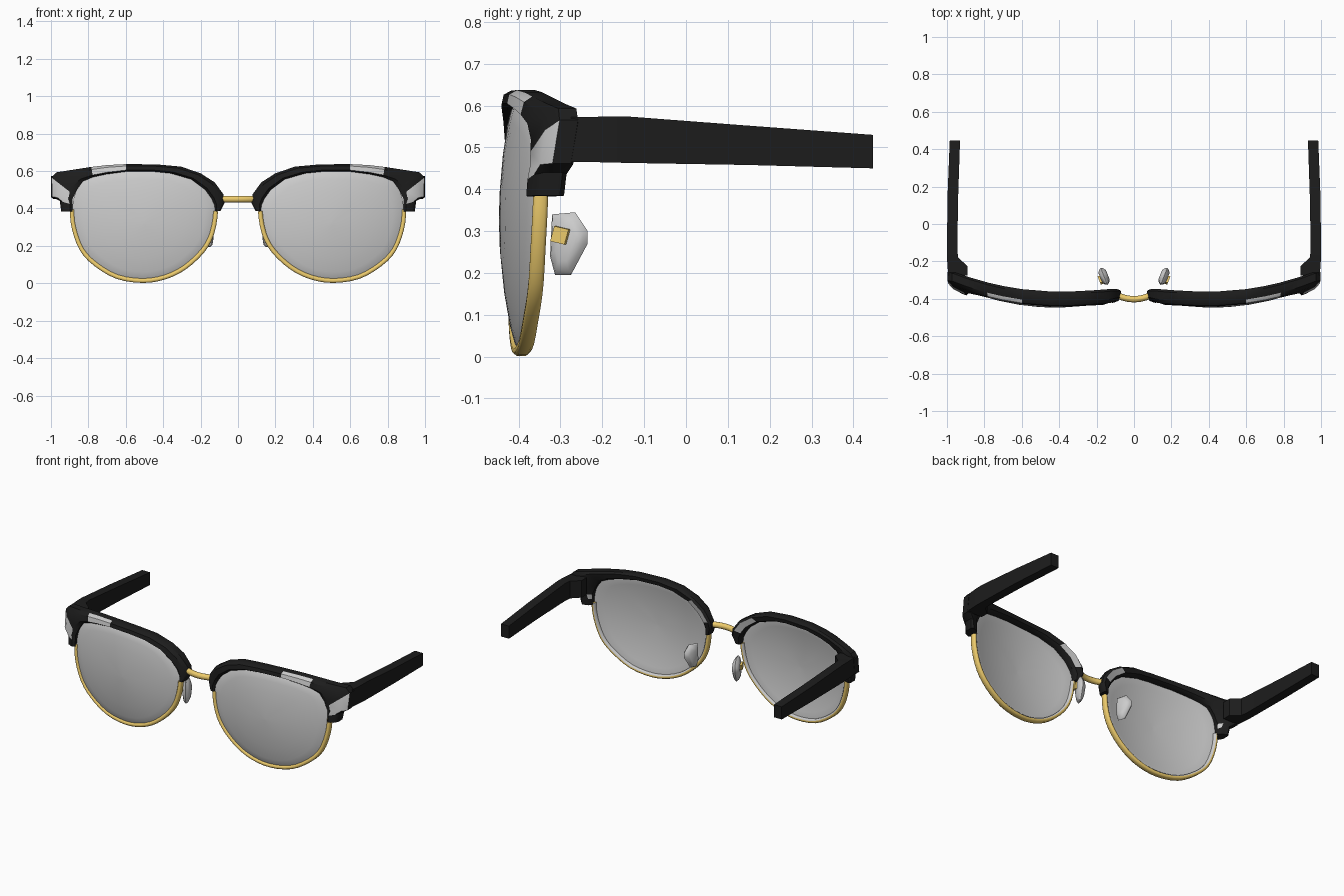
import bpy, bmesh, math
from mathutils import Vector

if "Cube" in bpy.data.objects:
    bpy.data.objects.remove(bpy.data.objects["Cube"])


def material(name, color):
    m = bpy.data.materials.new(name)
    m.diffuse_color = (*color, 1)
    m.use_nodes = True
    m.node_tree.nodes["Principled BSDF"].inputs["Base Color"].default_value = m.diffuse_color
    return m


BLACK = material("black_acetate", (0.012, 0.012, 0.012))
GOLD = material("gold_metal", (0.85, 0.6, 0.15))
GREY = material("plain_grey", (0.8, 0.8, 0.8))


def surf(x, z):
    """Depth of the curved front on which lenses, rims and brows sit."""
    return -0.44 + 0.4 * ((x - 0.42) ** 2 + (z - 0.33) ** 2)


def loft(name, rings, mat=None, mirror=True, angle=35, grey=()):
    """Skin closed rings, cap both ends; grey lists (segment, side) pairs (None = any segment)."""
    bm = bmesh.new()
    vs = [[bm.verts.new(p) for p in r] for r in rings]
    n = len(rings[0])
    for i in range(len(vs) - 1):
        for j in range(n):
            k = (j + 1) % n
            f = bm.faces.new((vs[i][j], vs[i][k], vs[i + 1][k], vs[i + 1][j]))
            if (i, j) in grey or (None, j) in grey:
                f.material_index = 1
    bm.faces.new(vs[0][::-1])
    bm.faces.new(vs[-1])
    bmesh.ops.recalc_face_normals(bm, faces=bm.faces)
    me = bpy.data.meshes.new(name)
    bm.to_mesh(me)
    bm.free()
    ob = bpy.data.objects.new(name, me)
    bpy.context.collection.objects.link(ob)
    if mat:
        me.materials.append(mat)
        me.materials.append(GREY)
    bpy.ops.object.select_all(action='DESELECT')
    ob.select_set(True)
    bpy.context.view_layer.objects.active = ob
    bpy.ops.object.shade_smooth_by_angle(angle=math.radians(angle))
    if mirror:
        ob.modifiers.new("mirror", 'MIRROR').use_mirror_merge = False
    return ob


def smooth_loop(pts, sub):
    """Closed Catmull-Rom curve through the points."""
    out, n = [], len(pts)
    for i in range(n):
        a, b, c, d = (Vector(pts[(i + k) % n]) for k in (-1, 0, 1, 2))
        for s in range(sub):
            t = s / sub
            out.append(0.5 * (2 * b + (c - a) * t + (2 * a - 5 * b + 4 * c - d) * t * t
                              + (3 * b - a - 3 * c + d) * t ** 3))
    return out


# Lens outline seen from the front (x, z): 11 lower points, then the top under the brow
SUB = 3
outline = smooth_loop([
    (.107, .385), (.128, .262), (.18, .166), (.278, .075), (.385, .022), (.508, .002),
    (.65, .024), (.77, .094), (.845, .175), (.888, .29), (.898, .395),
    (.88, .49), (.83, .56), (.71, .597), (.545, .612), (.36, .602), (.245, .567),
    (.16, .50), (.122, .445)], SUB)
N = len(outline)
normals = []
for i in range(N):
    t = (outline[(i + 1) % N] - outline[i - 1]).normalized()
    normals.append(Vector((t.y, -t.x)))

# Lenses: domed discs with a thin rounded edge
centre = Vector((.5, .32))
edge = [p - n * 0.012 for p, n in zip(outline, normals)]
layers = [(.02, .008), (.3, .008), (.6, .008), (.85, .008), (.96, .008), (1, .005),
          (1, -.001), (.97, -.005), (.85, -.007), (.6, -.007), (.3, -.007), (.02, -.007)]
rings = []
for s, off in layers:
    pts = [centre + (p - centre) * s for p in edge]
    rings.append([(p.x, surf(p.x, p.y) + off, p.y) for p in pts])
loft("lens", rings, angle=50)

# Gold lower rims, grey on the inner back
section = [(-.006, -.018), (0, -.011), (0, .011), (-.006, .018), (-.016, .018),
           (-.024, .011), (-.024, -.011), (-.016, -.018)]
rings = []
for p, n in list(zip(outline, normals))[:10 * SUB + 1]:
    y = surf(p.x, p.y)
    rings.append([(p.x + n.x * r, y + d, p.y + n.y * r) for r, d in section])
loft("lower_rim", rings, GOLD, angle=60, grey={(None, 4), (None, 5)})

# Black brow bars with end pieces: (inner x, inner z, outer x, outer z) along the lens top
stations = [
    (.122, .383, .092, .388), (.126, .42, .07, .435), (.143, .455, .078, .476),
    (.175, .50, .125, .54), (.25, .556, .20, .588), (.36, .588, .305, .624),
    (.45, .597, .44, .636), (.60, .597, .60, .637), (.705, .583, .70, .632),
    (.775, .568, .785, .622), (.83, .545, .89, .606), (.862, .50, .972, .593),
    (.875, .47, .997, .565), (.885, .45, .993, .462), (.885, .42, .953, .44),
    (.885, .383, .945, .385)]
brow_section = [(0, .22), (.2, 0), (.75, 0), (1, .22), (1, .8), (.8, 1), (.2, 1), (0, .8)]
rings = []
for i, (ax, az, bx, bz) in enumerate(stations):
    front, back = (-.02, .04) if i < 3 else (-.031, .043)
    if i > 11:
        front, back = -.034, .042
    ring = []
    for t, d in brow_section:
        x, z = ax + (bx - ax) * t, az + (bz - az) * t
        ring.append((x, surf(x, z) + front + (back - front) * d, z))
    rings.append(ring)
patches = {(7, 1), (7, 2), (8, 1), (8, 2), (12, 1), (12, 2), (13, 1), (2, 5), (3, 5), (13, 6)}
loft("brow_bar", rings, BLACK, grey=patches)

# Temples with a thicker hinge block at the front: (y, x0, x1, z0, z1)
rings = []
for y, x0, x1, z0, z1 in [(-.275, .89, .993, .465, .573), (-.225, .89, .997, .465, .573),
                          (-.18, .94, 1.0, .464, .574), (-.14, .945, 1.0, .463, .574),
                          (.15, .94, .997, .458, .552), (.447, .93, .985, .45, .53)]:
    rings.append([(x0, y, z0), (x1, y, z0), (x1, y, z1), (x0, y, z1)])
loft("temple", rings, BLACK, angle=25)

# Gold bridge: round bar arched forward
rings = []
for i in range(13):
    a = -1 + i / 6
    x, y = .1 * a, -.402 + .026 * a * a
    tan = Vector((.1, .052 * a)).normalized()
    rings.append([(x - tan.y * .017 * math.cos(q), y + tan.x * .017 * math.cos(q),
                   .45 + .018 * math.sin(q))
                  for q in (2 * math.pi * k / 12 for k in range(12))])
loft("bridge", rings, GOLD, mirror=False, angle=60)

# Nose pads: rounded teardrop plates, angled outward toward the back
pad = [(-.04, .07), (.015, .075), (.045, .03), (.045, 0), (.005, -.075),
       (-.033, -.075), (-.045, -.03)]
rings = []
for t, s in [(-.02, .55), (-.012, .85), (0, 1), (.012, .85), (.02, .55)]:
    rings.append([(.16 + .4 * y * s + t, -.28 + y * s - .4 * t, .27 + z * s) for y, z in pad])
loft("nose_pad", rings, angle=50)

# Small gold mounts on the outer side of the pads
rings = []
for t in (.01, .032):
    rings.append([(.154 + .4 * y + t, -.29 + y - .4 * t, .29 + z)
                  for y, z in [(-.022, -.014), (.012, -.022), (.022, .014), (-.012, .022)]])
loft("pad_mount", rings, GOLD, angle=25)
